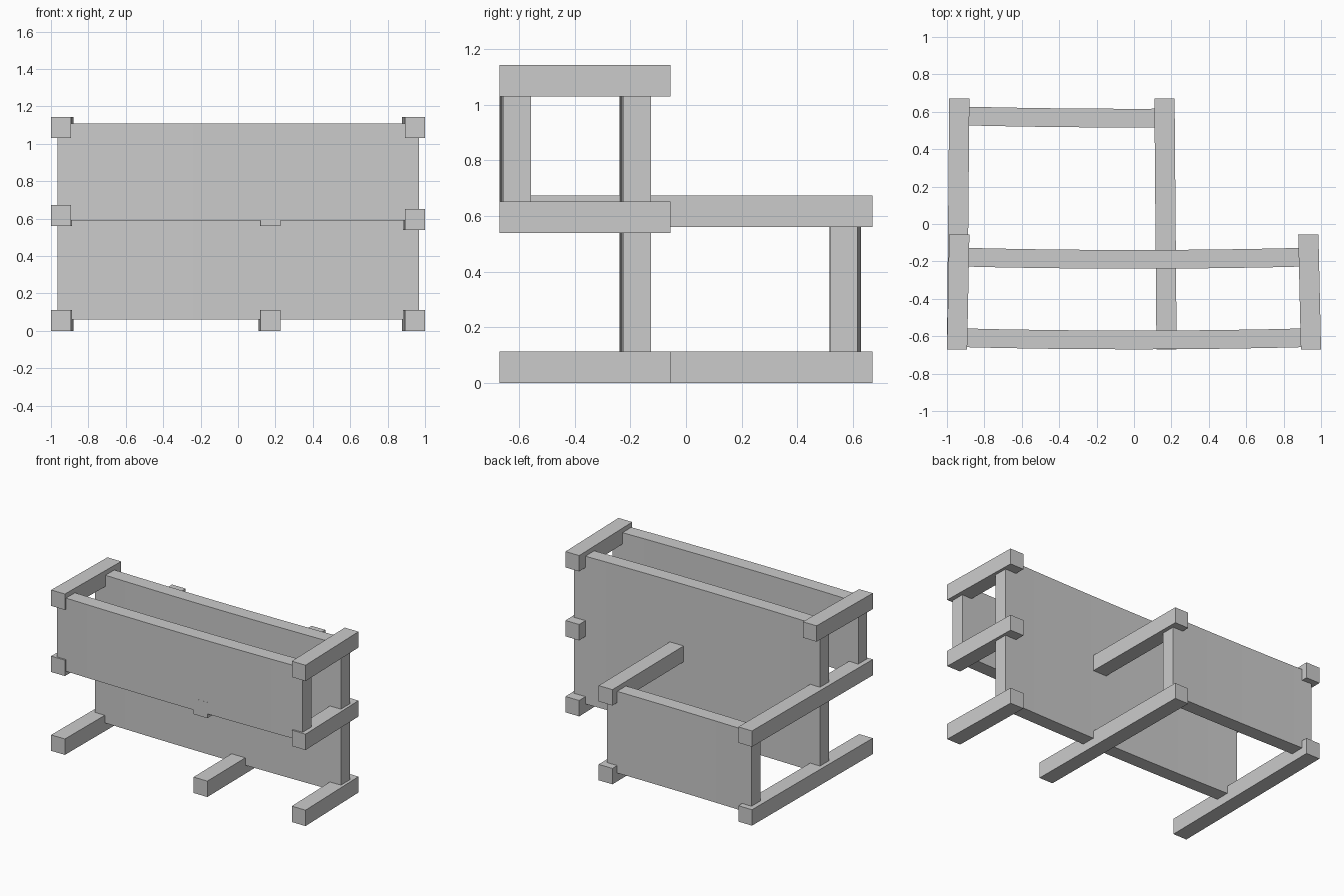
import bpy
import bmesh

if "Cube" in bpy.data.objects:
    bpy.data.objects.remove(bpy.data.objects["Cube"], do_unlink=True)

grey = bpy.data.materials.new("plain_grey")
grey.use_nodes = True
tone = (0.6, 0.6, 0.6, 1)
grey.diffuse_color = tone
grey.node_tree.nodes["Principled BSDF"].inputs["Base Color"].default_value = tone


def sweep(name, sections):
    """Solid skinned through a row of four-cornered sections."""
    bm = bmesh.new()
    rings = [[bm.verts.new(p) for p in s] for s in sections]
    for a, b in zip(rings, rings[1:]):
        for i in range(4):
            j = (i + 1) % 4
            bm.faces.new((a[i], a[j], b[j], b[i]))
    bm.faces.new(rings[0][::-1])
    bm.faces.new(rings[-1])
    bmesh.ops.recalc_face_normals(bm, faces=bm.faces[:])
    mesh = bpy.data.meshes.new(name)
    bm.to_mesh(mesh)
    bm.free()
    mesh.materials.append(grey)
    obj = bpy.data.objects.new(name, mesh)
    bpy.context.collection.objects.link(obj)
    return obj


def rail(name, x_front, x_back, y_back, z, height=0.113):
    """Square beam running front to back, leaning slightly sideways."""
    half = 0.054
    sweep(name, [[(x - half, y, z), (x + half, y, z),
                  (x + half, y, z + height), (x - half, y, z + height)]
                 for x, y in ((x_front, -0.67), (x_back, y_back))])


def wall(name, x0, x1, y_edge, z0, z1, steps=8):
    """Upright slab, bowed gently towards the front."""
    sections = []
    for i in range(steps + 1):
        x = x0 + (x1 - x0) * i / steps
        y = y_edge - 0.014 * (1 - x * x)
        sections.append([(x, y, z0), (x, y + 0.1, z0),
                         (x, y + 0.1, z1), (x, y, z1)])
    sweep(name, sections)


# Rails: short on the left, long in the middle and on the right
SHORT, LONG = -0.055, 0.67
for level, z in (("lower", 0.0), ("middle", 0.54), ("upper", 1.03)):
    rail(f"left_{level}_rail", 0.946, 0.932, SHORT, z)
for level, z in (("lower", 0.0), ("middle", 0.56)):
    rail(f"centre_{level}_rail", 0.174, 0.163, LONG, z)
    rail(f"right_{level}_rail", -0.946, -0.934, LONG, z)
rail("right_upper_rail", -0.946, -0.934, SHORT, 1.03)

# Walls resting in the rails
wall("front_wall", -0.965, 0.968, -0.656, 0.59, 1.11)
wall("middle_wall", -0.965, 0.968, -0.225, 0.06, 1.11)
wall("back_wall", -0.955, 0.19, 0.53, 0.06, 0.64)
